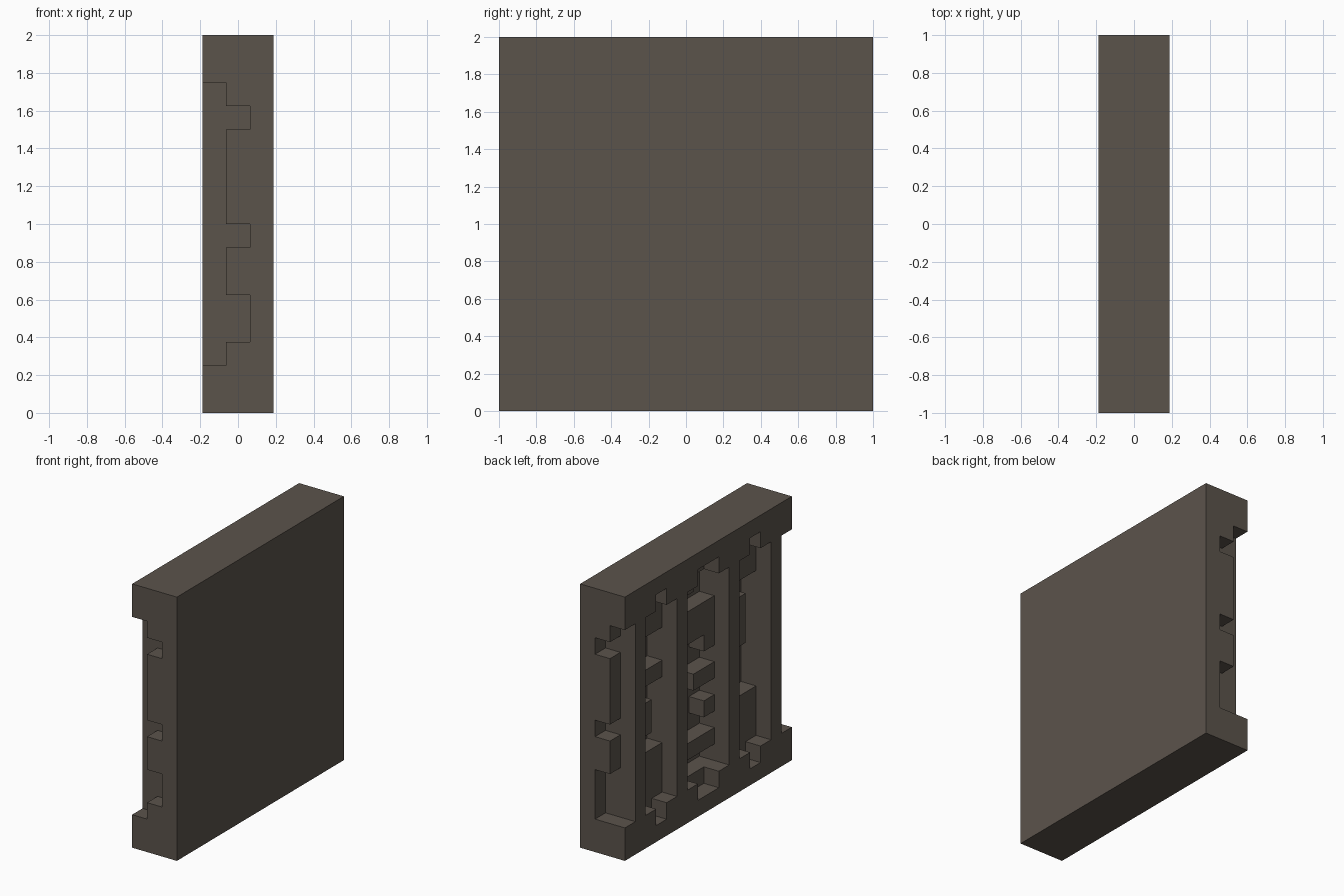
import bpy, bmesh, math

if "Cube" in bpy.data.objects:
    bpy.data.objects.remove(bpy.data.objects["Cube"])

N = 16            # cells along y and z
U = 2 / N         # cell size
BACK = 1.5 * U    # x of the flat right-hand face

stone = bpy.data.materials.new("dark stone")
stone.diffuse_color = (0.105, 0.087, 0.071, 1)
stone.use_nodes = True
stone.node_tree.nodes["Principled BSDF"].inputs["Base Color"].default_value = stone.diffuse_color

# Relief height in cells; column k runs from +y to -y, row j runs upward
height = [[3] * N for _ in range(N)]


def set_area(k0, k1, j0, j1, h):
    for k in range(k0, k1):
        for j in range(j0, j1):
            height[k][j] = h


# Deep recesses between the upright bars
bays = [(0, 1), (2, 5), (6, 10), (11, 14), (15, 16)]
for k0, k1 in bays:
    set_area(k0, k1, 2, 14, 1)

# Notches in the top and bottom rails over the inner bays
for k0, k1 in [(3, 4), (7, 9), (12, 13)]:
    set_area(k0, k1, 14, 15, 2)
    set_area(k0, k1, 1, 2, 2)

# Half-height bricks inside the recesses: k0, k1, j0, j1
bricks = [
    (0, 1, 5, 7), (0, 1, 8, 12), (0, 1, 13, 14),
    (15, 16, 2, 3), (15, 16, 5, 7), (15, 16, 8, 12), (15, 16, 13, 14),
    (2, 5, 12, 14), (3, 5, 9, 10), (2, 4, 6, 8), (3, 5, 2, 5),
    (6, 8, 13, 14), (7, 10, 10, 12), (9, 10, 9, 10), (8, 10, 7, 8),
    (6, 7, 5, 9), (9, 10, 5, 6), (7, 10, 3, 4),
    (11, 14, 12, 14), (11, 13, 8, 11), (12, 14, 2, 5),
]
for b in bricks:
    set_area(*b, 2)


# Panel surface from the relief heights
bm = bmesh.new()


def quad(*pts):
    bm.faces.new([bm.verts.new(p) for p in pts])


def h_at(k, j):
    return height[k][j] if 0 <= k < N and 0 <= j < N else 0


for k in range(N):
    for j in range(N):
        h = height[k][j]
        y0, y1 = 1 - k * U, 1 - (k + 1) * U
        z0, z1 = j * U, (j + 1) * U
        xf = BACK - h * U
        quad((xf, y0, z0), (xf, y1, z0), (xf, y1, z1), (xf, y0, z1))
        quad((BACK, y0, z0), (BACK, y1, z0), (BACK, y1, z1), (BACK, y0, z1))
        sides = [(k - 1, j, (y0, z0), (y0, z1)), (k + 1, j, (y1, z0), (y1, z1)),
                 (k, j - 1, (y0, z0), (y1, z0)), (k, j + 1, (y0, z1), (y1, z1))]
        for nk, nj, a, b in sides:
            for layer in range(h_at(nk, nj), h):
                xa, xb = BACK - layer * U, BACK - (layer + 1) * U
                quad((xa, *a), (xb, *a), (xb, *b), (xa, *b))

bmesh.ops.remove_doubles(bm, verts=bm.verts[:], dist=1e-4)
bmesh.ops.recalc_face_normals(bm, faces=bm.faces[:])
bmesh.ops.dissolve_limit(bm, angle_limit=math.radians(1),
                         verts=bm.verts[:], edges=bm.edges[:])

mesh = bpy.data.meshes.new("carved_wall_panel")
bm.to_mesh(mesh)
bm.free()
mesh.materials.append(stone)
bpy.context.collection.objects.link(bpy.data.objects.new("carved_wall_panel", mesh))
